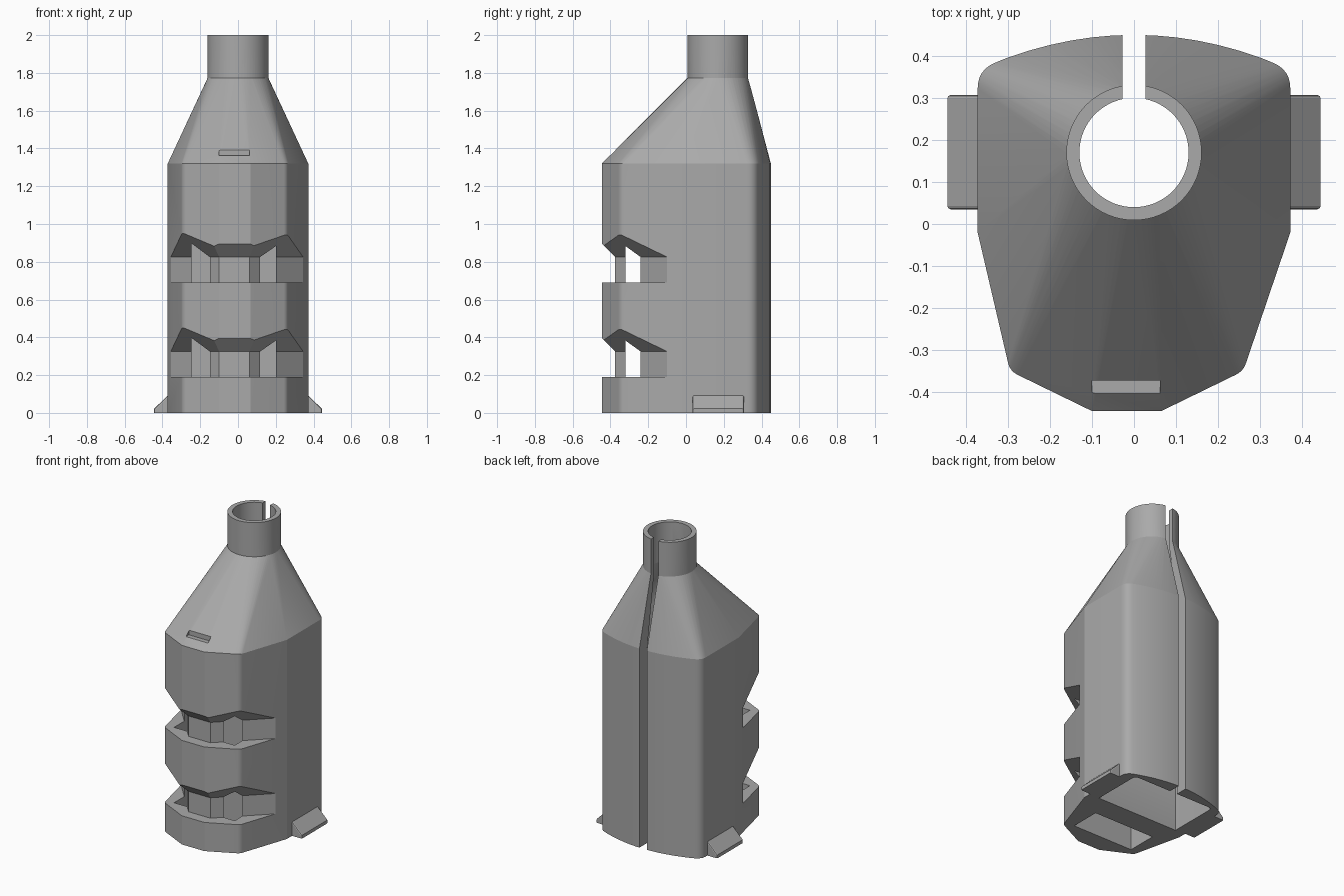
import bpy, bmesh, math
from mathutils import Vector

cube = bpy.data.objects.get("Cube")
if cube:
    bpy.data.objects.remove(cube, do_unlink=True)

# Single plain colour
grey = bpy.data.materials.new("plain_grey")
grey.use_nodes = True
colour = (0.4, 0.4, 0.4, 1)
grey.diffuse_color = colour
grey.node_tree.nodes["Principled BSDF"].inputs["Base Color"].default_value = colour

NECK = (0, 0.17)


def finish(name, bm):
    bmesh.ops.recalc_face_normals(bm, faces=bm.faces)
    mesh = bpy.data.meshes.new(name)
    bm.to_mesh(mesh)
    bm.free()
    mesh.materials.append(grey)
    obj = bpy.data.objects.new(name, mesh)
    bpy.context.collection.objects.link(obj)
    return obj


def hull(name, *rings):
    """Convex solid around (outline, height) rings."""
    bm = bmesh.new()
    for outline, z in rings:
        for x, y in outline:
            bm.verts.new((x, y, z))
    bmesh.ops.convex_hull(bm, input=bm.verts)
    bmesh.ops.dissolve_limit(bm, angle_limit=math.radians(0.3),
                             verts=bm.verts, edges=bm.edges)
    return finish(name, bm)


def circle(r, n=64):
    return [(NECK[0] + r * math.cos(2 * math.pi * i / n),
             NECK[1] + r * math.sin(2 * math.pi * i / n)) for i in range(n)]


def rect(x0, x1, y0, y1):
    return [(x0, y0), (x1, y0), (x1, y1), (x0, y1)]


def rounded(points, radii, steps=6):
    """Round chosen corners of an outline."""
    out = []
    for i, p in enumerate(points):
        r = radii.get(i, 0)
        if not r:
            out.append(p)
            continue
        c = Vector(p)
        a = c + (Vector(points[i - 1]) - c).normalized() * r
        b = c + (Vector(points[(i + 1) % len(points)]) - c).normalized() * r
        for k in range(steps + 1):
            t = k / steps
            out.append(tuple(a * (1 - t) ** 2 + c * 2 * t * (1 - t) + b * t * t))
    return out


def strap_notch(floor, ceiling, reach=0.3):
    """Cutter wrapping the front, flat floor and ceiling rising outward."""
    path = [Vector(p) for p in ((-0.355, -0.09), (-0.1, -0.375),
                                (0.06, -0.375), (0.355, -0.09))]
    normals = []
    for a, b in zip(path, path[1:]):
        d = (b - a).normalized()
        normals.append(Vector((d.y, -d.x)))
    bm = bmesh.new()
    stations = []
    for i, p in enumerate(path):
        n0, n1 = normals[max(i - 1, 0)], normals[min(i, len(normals) - 1)]
        q = p + (n0 + n1) / (1 + n0.dot(n1)) * reach
        stations.append([bm.verts.new((v.x, v.y, z)) for v, z in (
            (p, floor), (p, ceiling), (q, ceiling + reach), (q, floor))])
    for s, t in zip(stations, stations[1:]):
        for k in range(4):
            m = (k + 1) % 4
            bm.faces.new((s[k], s[m], t[m], t[k]))
    bm.faces.new(stations[0])
    bm.faces.new(stations[-1])
    return finish("strap_notch_cutter", bm)


def combine(target, other, operation):
    mod = target.modifiers.new(operation, 'BOOLEAN')
    mod.operation = operation
    mod.solver = 'EXACT'
    mod.object = other
    bpy.context.view_layer.objects.active = target
    bpy.ops.object.modifier_apply(modifier=mod.name)
    bpy.data.objects.remove(other, do_unlink=True)


# Body outline: narrow faceted front, bowed back
back = [(0.3 - 0.05 * i, 0.45 - 0.6 * (0.3 - 0.05 * i) ** 2) for i in range(13)]
outline = ([(-0.1, -0.445), (0.065, -0.445), (0.26, -0.35), (0.372, -0.02),
            (0.372, 0.367)] + back +
           [(-0.372, 0.367), (-0.372, -0.02), (-0.295, -0.35)])
n = len(outline)
outline = rounded(outline, {2: 0.02, 4: 0.045, n - 3: 0.045, n - 1: 0.02})

# Body with tapering shoulder, and neck
body = hull("bottle_shaped_body", (outline, 0), (outline, 1.32), (circle(0.16), 1.775))
combine(body, hull("neck", (circle(0.161), 1.7), (circle(0.161), 2)), 'UNION')

# Rear chamber, neck bore, front pocket, back slit and front lip slot
chamber = rounded(rect(-0.3, 0.3, 0.03, 0.37), {2: 0.03, 3: 0.03})
cutters = [
    hull("chamber_cutter", (chamber, -0.1), (chamber, 1.28), (circle(0.13), 1.74)),
    hull("bore_cutter", (circle(0.13), 1.65), (circle(0.13), 2.1)),
    hull("pocket_cutter", (rect(-0.245, 0.2, -0.32, -0.12), -0.1),
         (rect(-0.245, 0.2, -0.32, -0.12), 1.2)),
    hull("slit_cutter", (rect(-0.027, 0.027, 0.17, 0.6), -0.1),
         (rect(-0.027, 0.027, 0.17, 0.6), 2.1)),
    hull("lip_cutter", (rect(-0.1, 0.062, -0.5, -0.372), 1.362),
         (rect(-0.1, 0.062, -0.5, -0.372), 1.5)),
    strap_notch(0.19, 0.325),
    strap_notch(0.69, 0.825),
]
for cutter in cutters:
    combine(body, cutter, 'DIFFERENCE')

# Wedge feet on both sides
feet = []
for side, name in ((1, "left_foot"), (-1, "right_foot")):
    bm = bmesh.new()
    profile = [(0.36, 0), (0.444, 0), (0.444, 0.022), (0.37, 0.094), (0.36, 0.094)]
    face = bm.faces.new([bm.verts.new((side * x, 0.035, z)) for x, z in profile])
    ext = bmesh.ops.extrude_face_region(bm, geom=[face])
    bmesh.ops.translate(bm, vec=(0, 0.272, 0),
                        verts=[g for g in ext["geom"] if isinstance(g, bmesh.types.BMVert)])
    ends = [e for e in bm.edges if abs(e.verts[0].co.y - e.verts[1].co.y) < 0.01
            and min(abs(v.co.x) for v in e.verts) > 0.365
            and max(v.co.z for v in e.verts) > 0.01]
    bmesh.ops.bevel(bm, geom=ends, offset=0.008, segments=2, affect='EDGES', profile=0.5)
    feet.append(finish(name, bm))

# Smooth curves, crisp facets
for obj in [body] + feet:
    bpy.ops.object.select_all(action='DESELECT')
    obj.select_set(True)
    bpy.context.view_layer.objects.active = obj
    bpy.ops.object.shade_smooth_by_angle(angle=math.radians(14))
